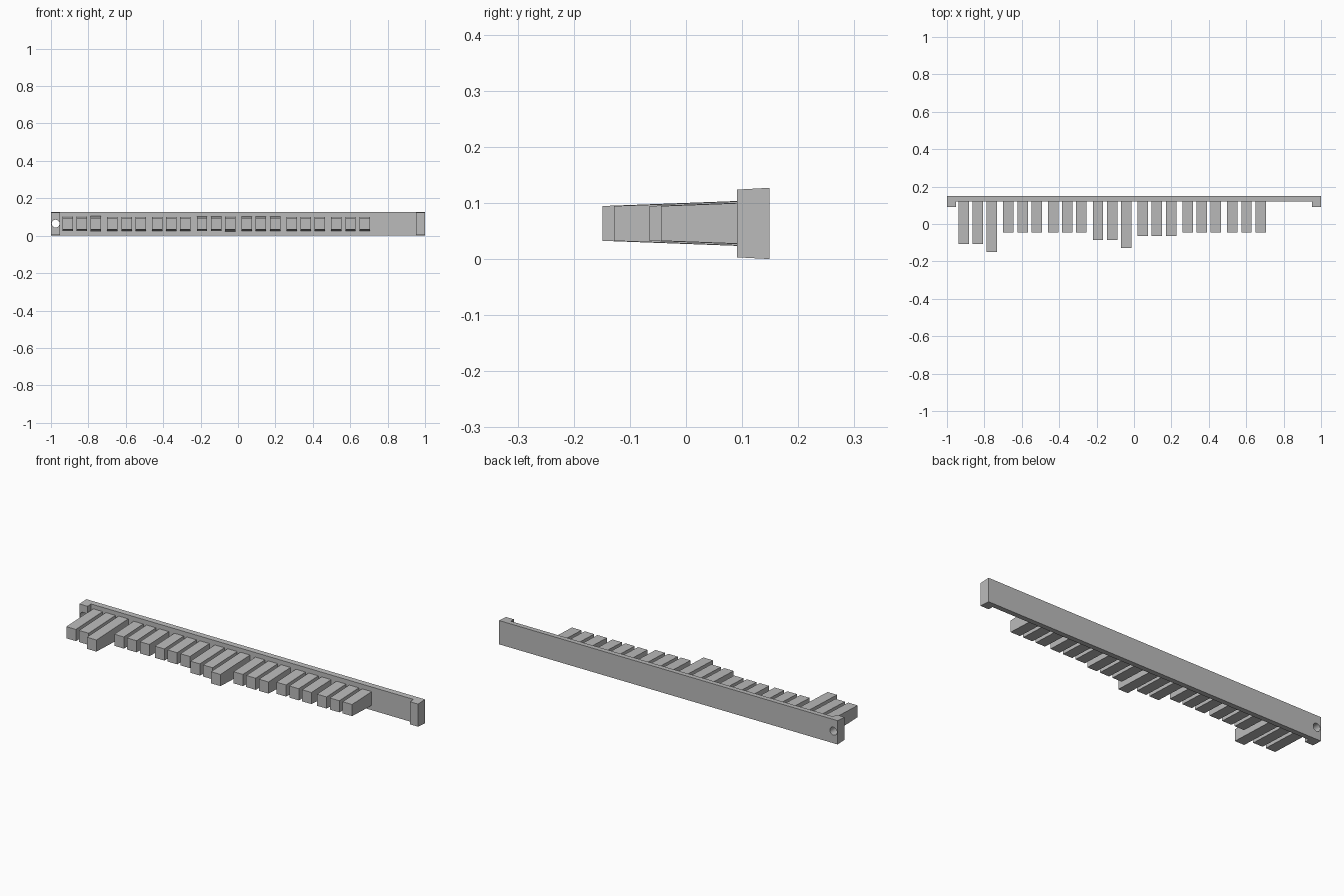
import bpy, bmesh, math

cube = bpy.data.objects.get("Cube")
if cube:
    bpy.data.objects.remove(cube, do_unlink=True)

grey = bpy.data.materials.new("plain grey")
grey.use_nodes = True
colour = (0.5, 0.5, 0.5, 1)
grey.diffuse_color = colour
grey.node_tree.nodes["Principled BSDF"].inputs["Base Color"].default_value = colour

BACK, FACE, EAR = 0.149, 0.12, 0.091   # depths of rail back, rail face, ear face
MID = 0.0635                           # mid height


def make_object(name, bm):
    bmesh.ops.recalc_face_normals(bm, faces=bm.faces)
    mesh = bpy.data.meshes.new(name)
    bm.to_mesh(mesh)
    bm.free()
    mesh.materials.append(grey)
    obj = bpy.data.objects.new(name, mesh)
    bpy.context.collection.objects.link(obj)
    return obj


def extrude_outline(name, outline, draft):
    """Extrude an x-y outline in height; draft(y) gives the half height."""
    bm = bmesh.new()
    low = [bm.verts.new((x, y, MID - draft(y))) for x, y in outline]
    high = [bm.verts.new((x, y, MID + draft(y))) for x, y in outline]
    bm.faces.new(low)
    bm.faces.new(high)
    n = len(outline)
    for i in range(n):
        j = (i + 1) % n
        bm.faces.new((low[i], low[j], high[j], high[i]))
    return make_object(name, bm)


# Rail with an ear at each end
half = [(1, BACK), (1, EAR), (0.952, EAR), (0.952, FACE)]
outline = half + [(-x, y) for x, y in reversed(half)]
rail = extrude_outline("rail", outline, lambda y: MID - (BACK - y) * 0.055)

# Screw holes through the ears
bm = bmesh.new()
for side in (-1, 1):
    ring = bmesh.ops.create_cone(bm, cap_ends=True, segments=24, radius1=0.021,
                                 radius2=0.021, depth=0.3)["verts"]
    for v in ring:
        x, y, z = v.co
        v.co = (x + side * 0.975, z + FACE, y + MID + 0.001)
cutter = make_object("hole_cutter", bm)
cutter.hide_render = True
cut = rail.modifiers.new("holes", "BOOLEAN")
cut.object = cutter
cut.operation = "DIFFERENCE"
cut.solver = "EXACT"
bpy.context.view_layer.objects.active = rail
rail.select_set(True)
bpy.ops.object.modifier_apply(modifier="holes")
bpy.data.objects.remove(cutter, do_unlink=True)
bpy.ops.object.shade_smooth_by_angle(angle=math.radians(30))

# Key teeth in groups of three, each with a length step and a drafted height
steps = ["332", "000", "000", "224", "111", "000", "000"]
steps[0] = "335"
for group, code in enumerate(steps):
    for slot, step in enumerate(code):
        x = -0.939 + group * 0.2395 + slot * 0.0755
        tip = -0.0445 - int(step) * 0.0209
        shape = [(x, FACE + 0.002), (x, tip), (x + 0.056, tip), (x + 0.056, FACE + 0.002)]
        extrude_outline(f"tooth_{group * 3 + slot + 1}", shape,
                        lambda y: 0.031 + (y - tip) * 0.0375)
